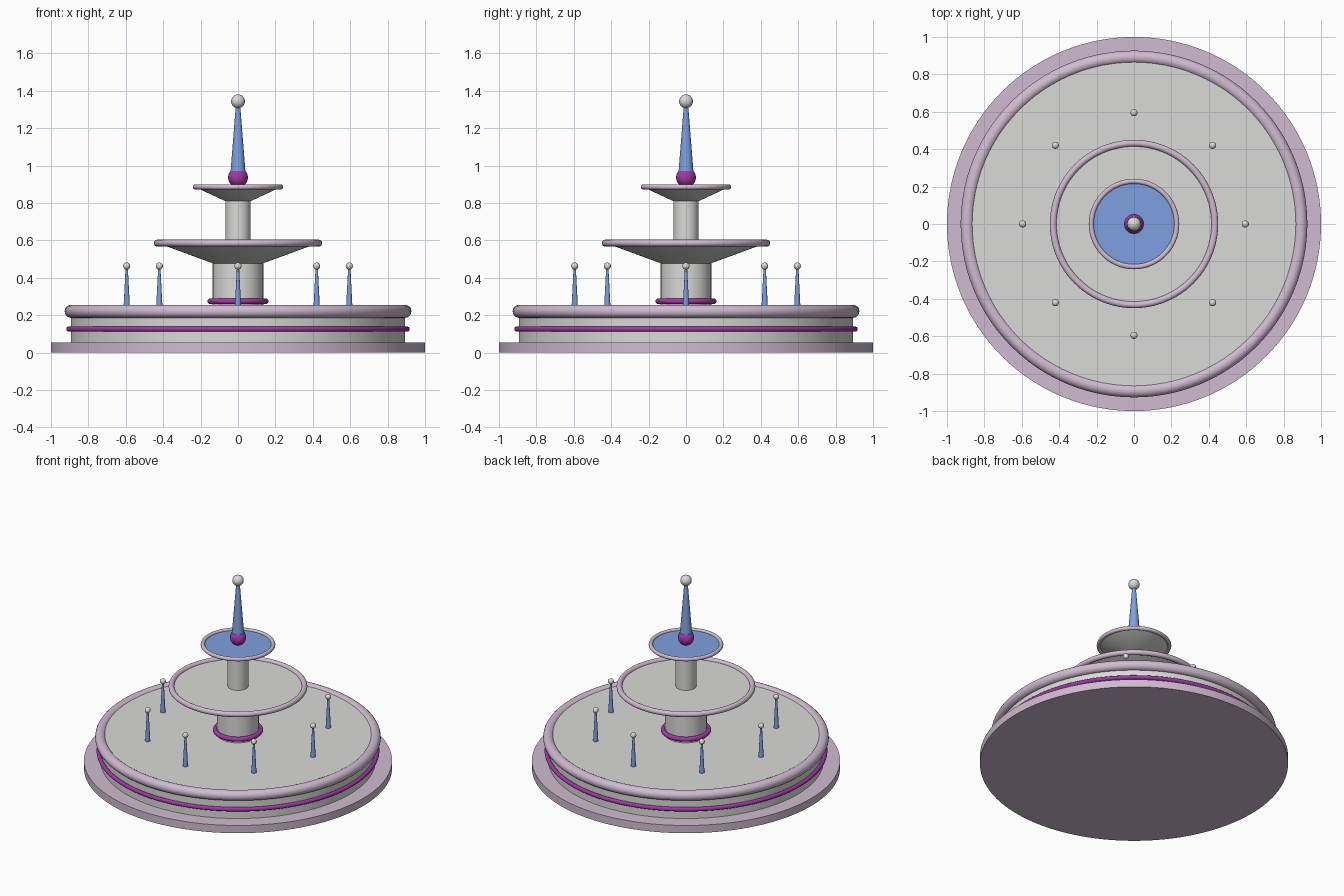
import bpy
import math

old = bpy.data.objects.get("Cube")
if old:
    bpy.data.objects.remove(old, do_unlink=True)


def make_material(name, rgb):
    mat = bpy.data.materials.new(name)
    mat.use_nodes = True
    colour = (*rgb, 1.0)
    mat.diffuse_color = colour
    mat.node_tree.nodes["Principled BSDF"].inputs["Base Color"].default_value = colour
    return mat


stone = make_material("pale grey stone", (0.70, 0.70, 0.68))
trim = make_material("pale lilac trim", (0.63, 0.50, 0.63))
water = make_material("water blue", (0.21, 0.35, 0.75))
accent = make_material("purple accent", (0.35, 0.04, 0.37))


def finish(name, mat):
    obj = bpy.context.object
    obj.name = name
    obj.data.name = name
    obj.data.materials.append(mat)
    bpy.ops.object.shade_smooth_by_angle(angle=math.radians(40))
    return obj


def frustum(name, mat, r_low, r_high, z_low, z_high, x=0, y=0, sides=96):
    bpy.ops.mesh.primitive_cone_add(vertices=sides, radius1=r_low, radius2=r_high,
                                    depth=z_high - z_low,
                                    location=(x, y, (z_low + z_high) / 2))
    return finish(name, mat)


def ring(name, mat, outer, thickness, z):
    bpy.ops.mesh.primitive_torus_add(major_radius=outer - thickness, minor_radius=thickness,
                                     major_segments=96, minor_segments=20,
                                     location=(0, 0, z))
    return finish(name, mat)


def ball(name, mat, radius, z, x=0, y=0):
    bpy.ops.mesh.primitive_uv_sphere_add(segments=32, ring_count=16, radius=radius,
                                         location=(x, y, z))
    return finish(name, mat)


# Base and main basin
frustum("base_step", trim, 1.0, 1.0, 0, 0.055, sides=128)
frustum("basin", stone, 0.893, 0.893, 0.05, 0.243, sides=128)
ring("basin_band", accent, 0.918, 0.014, 0.126)
ring("basin_rim", trim, 0.927, 0.035, 0.221)

# Lower column and middle bowl
frustum("lower_column", stone, 0.135, 0.135, 0.24, 0.48)
ring("column_collar", accent, 0.163, 0.016, 0.275)
frustum("middle_bowl", stone, 0.135, 0.432, 0.478, 0.587)
ring("middle_bowl_rim", trim, 0.45, 0.018, 0.586)

# Upper column and top bowl with its water
frustum("upper_column", stone, 0.067, 0.067, 0.58, 0.812)
frustum("top_bowl", stone, 0.067, 0.227, 0.81, 0.884)
frustum("top_water", water, 0.222, 0.222, 0.882, 0.887)
ring("top_bowl_rim", trim, 0.242, 0.0135, 0.886)

# Central spout
ball("spout_ball", accent, 0.053, 0.937)
frustum("spout_jet", water, 0.04, 0.011, 0.965, 1.33, sides=32)
ball("spout_tip", stone, 0.037, 1.344)

# Ring of small jets standing in the basin
for i in range(8):
    angle = i * math.tau / 8
    x, y = 0.595 * math.cos(angle), 0.595 * math.sin(angle)
    frustum(f"small_jet_{i + 1}", water, 0.017, 0.006, 0.24, 0.455, x, y, sides=24)
    ball(f"small_jet_tip_{i + 1}", stone, 0.019, 0.463, x, y)
